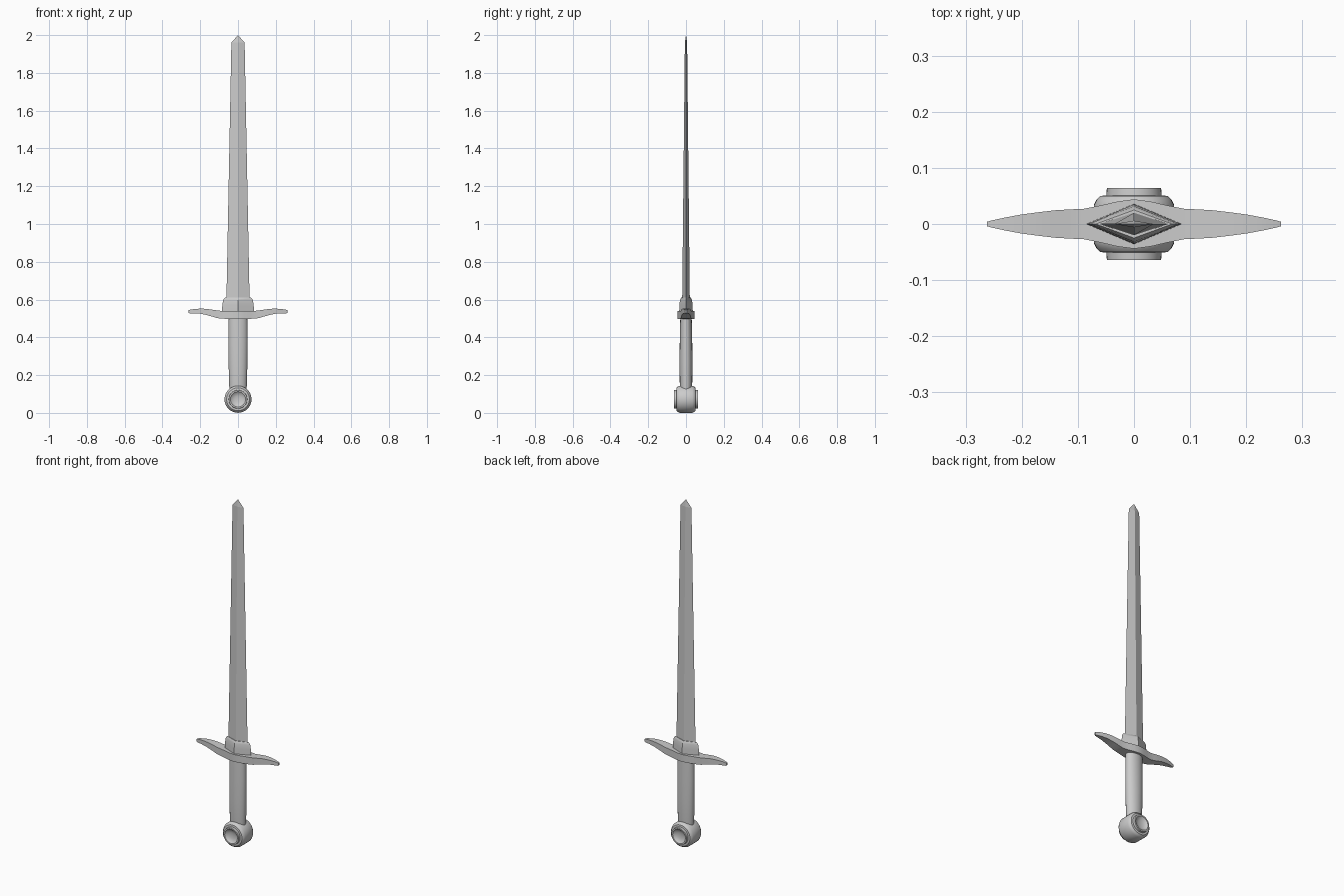
import bpy, bmesh, math

if "Cube" in bpy.data.objects:
    bpy.data.objects.remove(bpy.data.objects["Cube"])


def loft(name, rings, angle=30, closed=False):
    """Skin a list of equal-length rings; cap both ends, or join last to first."""
    bm = bmesh.new()
    vr = [[bm.verts.new(p) for p in r] for r in rings]
    n = len(vr[0])
    pairs = list(zip(vr, vr[1:])) + ([(vr[-1], vr[0])] if closed else [])
    for a, b in pairs:
        for i in range(n):
            j = (i + 1) % n
            bm.faces.new((a[i], a[j], b[j], b[i]))
    if not closed:
        bm.faces.new(vr[0][::-1])
        bm.faces.new(vr[-1])
    bmesh.ops.recalc_face_normals(bm, faces=bm.faces)
    me = bpy.data.meshes.new(name)
    bm.to_mesh(me)
    bm.free()
    ob = bpy.data.objects.new(name, me)
    bpy.context.collection.objects.link(ob)
    bpy.ops.object.select_all(action='DESELECT')
    ob.select_set(True)
    bpy.context.view_layer.objects.active = ob
    if angle:
        bpy.ops.object.shade_smooth_by_angle(angle=math.radians(angle))
    return ob


def diamond(hx, hy, z):
    return [(hx, 0, z), (0, hy, z), (-hx, 0, z), (0, -hy, z)]


def ellipse(hx, hy, z, n=32):
    return [(hx * math.cos(t), hy * math.sin(t), z)
            for t in (2 * math.pi * i / n for i in range(n))]


# Blade: tapered diamond section with a short point
loft("blade", [diamond(0.063, 0.021, 0.54), diamond(0.061, 0.02, 0.61),
               diamond(0.035, 0.006, 1.96), diamond(0.0006, 0.0004, 2.0)], 0)

# Collar around the blade root
loft("blade_collar", [diamond(0.085, 0.036, 0.535), diamond(0.083, 0.035, 0.57),
                      diamond(0.079, 0.032, 0.597), diamond(0.074, 0.028, 0.606),
                      diamond(0.068, 0.025, 0.61)], 35)

# Crossguard: x, half depth, bottom z, top z; mirrored to the other side
half = [(0.0, 0.044, 0.498, 0.540), (0.03, 0.040, 0.498, 0.540),
        (0.06, 0.033, 0.498, 0.540), (0.09, 0.027, 0.499, 0.540),
        (0.115, 0.026, 0.503, 0.543), (0.14, 0.0245, 0.511, 0.547),
        (0.17, 0.021, 0.519, 0.551), (0.20, 0.017, 0.525, 0.552),
        (0.23, 0.0115, 0.527, 0.550), (0.255, 0.006, 0.527, 0.546),
        (0.262, 0.004, 0.529, 0.544)]
stations = [(-x, d, b, t) for x, d, b, t in half[:0:-1]] + half
loft("crossguard", [[(x, -d, b), (x, d, b), (x, d, t), (x, -d, t)]
                    for x, d, b, t in stations], 35)

# Grip: oval shaft
loft("grip", [ellipse(0.044, 0.03, 0.11), ellipse(0.047, 0.033, 0.15),
              ellipse(0.050, 0.034, 0.27), ellipse(0.051, 0.033, 0.38),
              ellipse(0.050, 0.030, 0.51)], 40)

# Pommel: disc turned about the y axis, raised rim and dished centre each side
side = [(0.071, 0.034), (0.066, 0.044), (0.060, 0.050), (0.049, 0.051),
        (0.048, 0.064), (0.040, 0.064), (0.033, 0.057), (0.018, 0.052), (0.004, 0.051)]
profile = [(r, -y) for r, y in side[::-1]] + side
loft("pommel", [[(r * math.cos(t), y, 0.072 + r * math.sin(t))
                 for t in (2 * math.pi * i / 40 for i in range(40))]
                for r, y in [(r * 0.0715 / 0.071, y) for r, y in profile]], 30)
